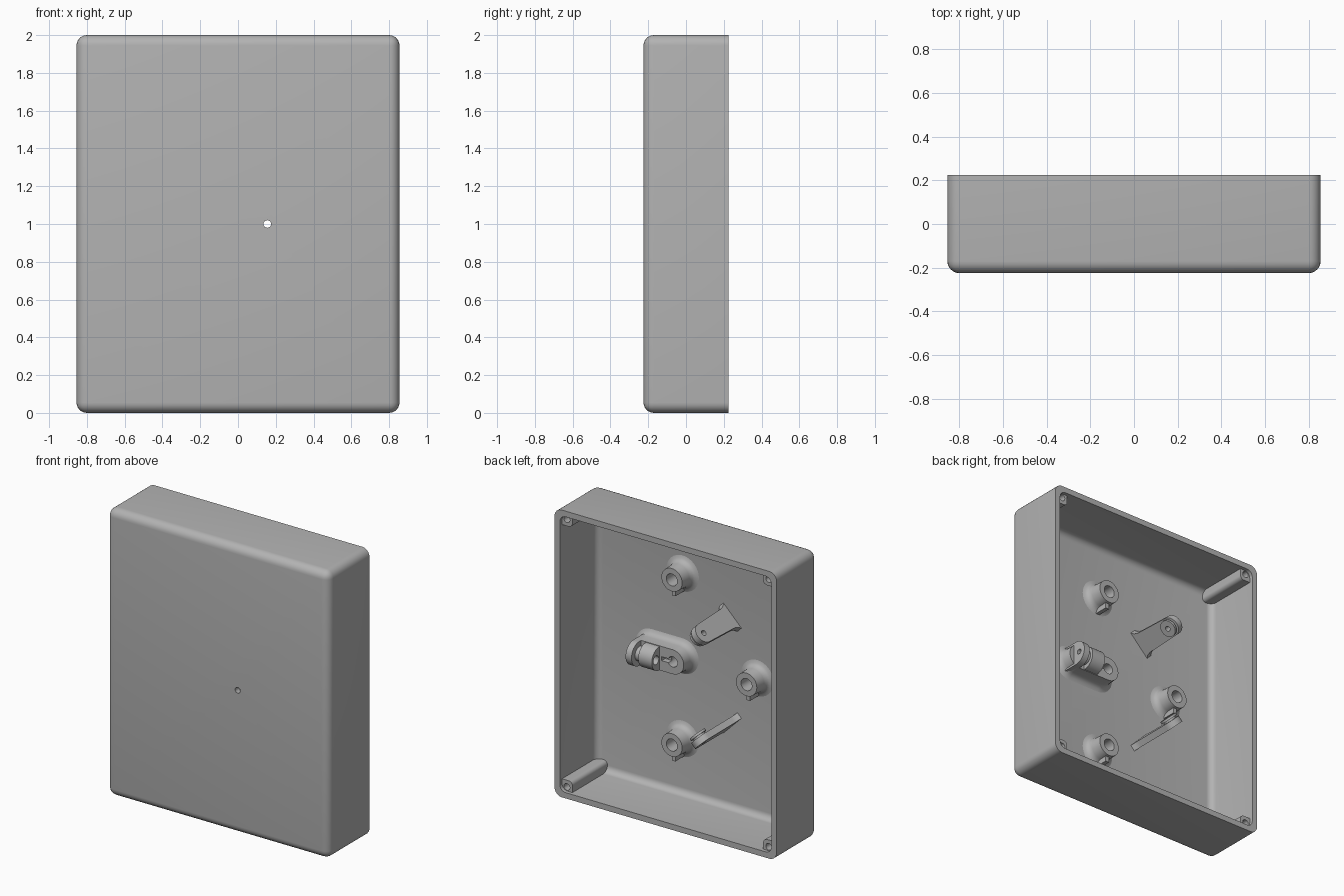
import bpy, bmesh, math
from mathutils import Matrix, Vector

if "Cube" in bpy.data.objects:
    bpy.data.objects.remove(bpy.data.objects["Cube"])

grey = bpy.data.materials.new("plain grey")
grey.use_nodes = True
COLOR = (0.45, 0.45, 0.45, 1)
grey.diffuse_color = COLOR
grey.node_tree.nodes["Principled BSDF"].inputs["Base Color"].default_value = COLOR

BACK, FRONT, FLOOR = 0.225, -0.225, -0.185
AXLE = Vector((0.155, 0, 1))
ALONG_Y = Matrix.Rotation(-math.pi / 2, 4, 'X')   # local z becomes +y
ALONG_X = Matrix.Rotation(math.pi / 2, 4, 'Y')    # local z becomes +x


def finish(name, bm, matrix=Matrix()):
    bmesh.ops.remove_doubles(bm, verts=bm.verts, dist=1e-5)
    bmesh.ops.transform(bm, matrix=matrix, verts=bm.verts)
    bmesh.ops.recalc_face_normals(bm, faces=bm.faces)
    mesh = bpy.data.meshes.new(name)
    bm.to_mesh(mesh)
    bm.free()
    mesh.materials.append(grey)
    obj = bpy.data.objects.new(name, mesh)
    bpy.context.collection.objects.link(obj)
    return obj


def lathe(name, profile, matrix):
    """Spin (radius, height) points about local z."""
    bm = bmesh.new()
    verts = [bm.verts.new((r, 0, h)) for r, h in profile]
    edges = [bm.edges.new(pair) for pair in zip(verts, verts[1:])]
    bmesh.ops.spin(bm, geom=verts + edges, axis=(0, 0, 1), cent=(0, 0, 0),
                   angle=2 * math.pi, steps=32)
    return finish(name, bm, matrix)


def rod(name, radius, low, high, matrix):
    return lathe(name, [(0, low), (radius, low), (radius, high), (0, high)], matrix)


def tube(name, outer, inner, low, high, matrix):
    ring = [(outer, low), (outer, high), (inner, high), (inner, low)]
    return lathe(name, ring + ring[:1], matrix)


def loft(name, rings, matrix=Matrix()):
    """Skin a stack of matching outlines and cap both ends."""
    bm = bmesh.new()
    rows = [[bm.verts.new(p) for p in ring] for ring in rings]
    n = len(rows[0])
    for a, b in zip(rows, rows[1:]):
        for i in range(n):
            j = (i + 1) % n
            bm.faces.new((a[i], a[j], b[j], b[i]))
    bm.faces.new(rows[0])
    bm.faces.new(rows[-1])
    return finish(name, bm, matrix)


def box(name, low, high, bevel=0, keep=lambda edge: True):
    bm = bmesh.new()
    bmesh.ops.create_cube(bm, size=1)
    low, high = Vector(low), Vector(high)
    for v in bm.verts:
        v.co = [(a + b) / 2 + c * (b - a) for a, b, c in zip(low, high, v.co)]
    if bevel:
        edges = [e for e in bm.edges if keep(e)]
        bmesh.ops.bevel(bm, geom=edges, offset=bevel, segments=6, profile=0.5,
                        affect='EDGES')
    return finish(name, bm)


def cut(target, *cutters):
    for cutter in cutters:
        mod = target.modifiers.new("cut", 'BOOLEAN')
        mod.operation, mod.solver, mod.object = 'DIFFERENCE', 'EXACT', cutter
        bpy.context.view_layer.objects.active = target
        bpy.ops.object.modifier_apply(modifier=mod.name)
        bpy.data.objects.remove(cutter)


def at(x, z, y=0):
    return Matrix.Translation((x, y, z))


def not_open_rim(edge):
    return min(v.co.y for v in edge.verts) < 0.1


# Case: rounded tray open at the back, with the axle hole
case = box("case", (-0.855, FRONT, 0), (0.855, BACK, 2), 0.055, not_open_rim)
cavity = box("cavity", (-0.815, FLOOR, 0.04), (0.815, 0.3, 1.96), 0.045, not_open_rim)
axle_hole = rod("axle_cutter", 0.02, -0.4, 0, at(*AXLE.xz) @ ALONG_Y)
cut(case, cavity, axle_hole)

# Screw posts in the four corners
for side, sx in (("right", -1), ("left", 1)):
    for level, sz in (("lower", -1), ("upper", 1)):
        xs = sorted((sx * 0.735, sx * 0.83))
        zs = sorted((1 + sz * 0.885, 1 + sz * 0.975))
        post = box(f"{level}_{side}_screw_post", (xs[0], -0.2, zs[0]), (xs[1], 0.2, zs[1]),
                   0.028, lambda e: all(v.co.x * sx < 0.78 and (v.co.z - 1) * sz < 0.93
                                        for v in e.verts))
        cut(post, rod("post_cutter", 0.023, 0.08, 0.4,
                      at(sx * 0.778, 1 + sz * 0.932) @ ALONG_Y))

# Three hollow bosses around the axle, each with a small fin below
BOSS_TOP = -0.065
boss_profile = [(0.125, FLOOR - 0.005), (0.125, FLOOR), (0.105, FLOOR + 0.006),
                (0.09, FLOOR + 0.02), (0.083, FLOOR + 0.045), (0.08, BOSS_TOP),
                (0.042, BOSS_TOP), (0.042, FLOOR - 0.005)]
for label, angle in (("upper", 90), ("right", 180), ("lower", 270)):
    a = math.radians(angle)
    x, z = AXLE.x + 0.575 * math.cos(a), 1 + 0.575 * math.sin(a)
    lathe(f"{label}_boss", boss_profile + boss_profile[:1], at(x, z) @ ALONG_Y)
    box(f"{label}_boss_fin", (x - 0.014, FLOOR - 0.01, z - 0.118),
        (x + 0.014, BOSS_TOP - 0.02, z - 0.06))


# Upright tabs with a rounded, drilled tip facing the axle
def tab_outline(depth):
    TIP, R = 0.13, 0.066
    half = [(0.1, FLOOR - 0.005), (0.098, FLOOR), (0.082, FLOOR + 0.02), (0.074, FLOOR + 0.05)]
    arc = [(R * math.cos(math.pi * i / 16), TIP + R * math.sin(math.pi * i / 16))
           for i in range(17)]
    points = half + arc + [(-u, y) for u, y in reversed(half)]
    return [Vector((depth, y, u)) for u, y in points]


for label, angle in (("upper", 135), ("lower", 225)):
    a = math.radians(angle)
    # Local -x points to the axle, local z runs along the tangent
    place = (Matrix.Translation(AXLE) @ Matrix.Rotation(-a, 4, 'Y')
             @ Matrix.Translation((0.52, 0, 0)))
    tab = loft(f"{label}_tab", [tab_outline(-0.022), tab_outline(0.022)], place)
    tip = place @ at(0, 0, 0.13) @ ALONG_X
    cut(tab, rod("tab_cutter", 0.018, -0.1, 0.1, tip))
    tube(f"{label}_tab_neck", 0.044, 0.018, -0.036, -0.02, tip)
    tube(f"{label}_tab_ring", 0.058, 0.018, -0.05, -0.034, tip)


# Axle bracket: flared oval base running from the axle to the left
def oval(radius, y, length):
    pts = []
    for cx, start in ((AXLE.x, 90), (AXLE.x + length, -90)):
        for i in range(17):
            t = math.radians(start + 180 * i / 16)
            pts.append(Vector((cx + radius * math.cos(t), y, 1 + radius * math.sin(t))))
    return pts


PLATE = -0.075
bracket = loft("axle_bracket", [oval(r, y, 0.24) for r, y in (
    (0.125, FLOOR - 0.005), (0.123, FLOOR), (0.105, FLOOR + 0.008), (0.092, FLOOR + 0.025),
    (0.087, FLOOR + 0.045), (0.085, PLATE))])
x = AXLE.x
cut(bracket,
    rod("bracket_cutter", 0.036, -0.3, 0.1, at(x, 1) @ ALONG_Y),
    box("slot_cutter", (x, PLATE - 0.04, 0.986), (x + 0.085, 0.1, 1.014)))

# Cradle on the bracket: a round hump, a neck and a drilled end cheek
hump = rod("bracket_hump", 0.082, 0.255, 0.36, at(0, 1, -0.07) @ ALONG_X)
cut(hump, rod("hump_cutter", 0.03, 0.2, 0.33, at(0, 1, -0.035) @ ALONG_X))
rod("bracket_neck", 0.05, 0.35, 0.41, at(0, 1, -0.06) @ ALONG_X)
cheek = rod("bracket_cheek", 0.084, 0.4, 0.445, at(0, 1, -0.055) @ ALONG_X)
cut(cheek, rod("cheek_cutter", 0.018, 0.42, 0.5, at(0, 1, -0.025) @ ALONG_X))
box("bracket_cheek_foot", (0.4, FLOOR - 0.01, 0.916), (0.445, -0.055, 1.084))

# Smooth rounded surfaces, keep crisp edges
bpy.ops.object.select_all(action='DESELECT')
for obj in bpy.context.collection.objects:
    if obj.type == 'MESH' and grey.name in obj.data.materials:
        obj.select_set(True)
        bpy.context.view_layer.objects.active = obj
bpy.ops.object.shade_smooth_by_angle(angle=math.radians(35))
